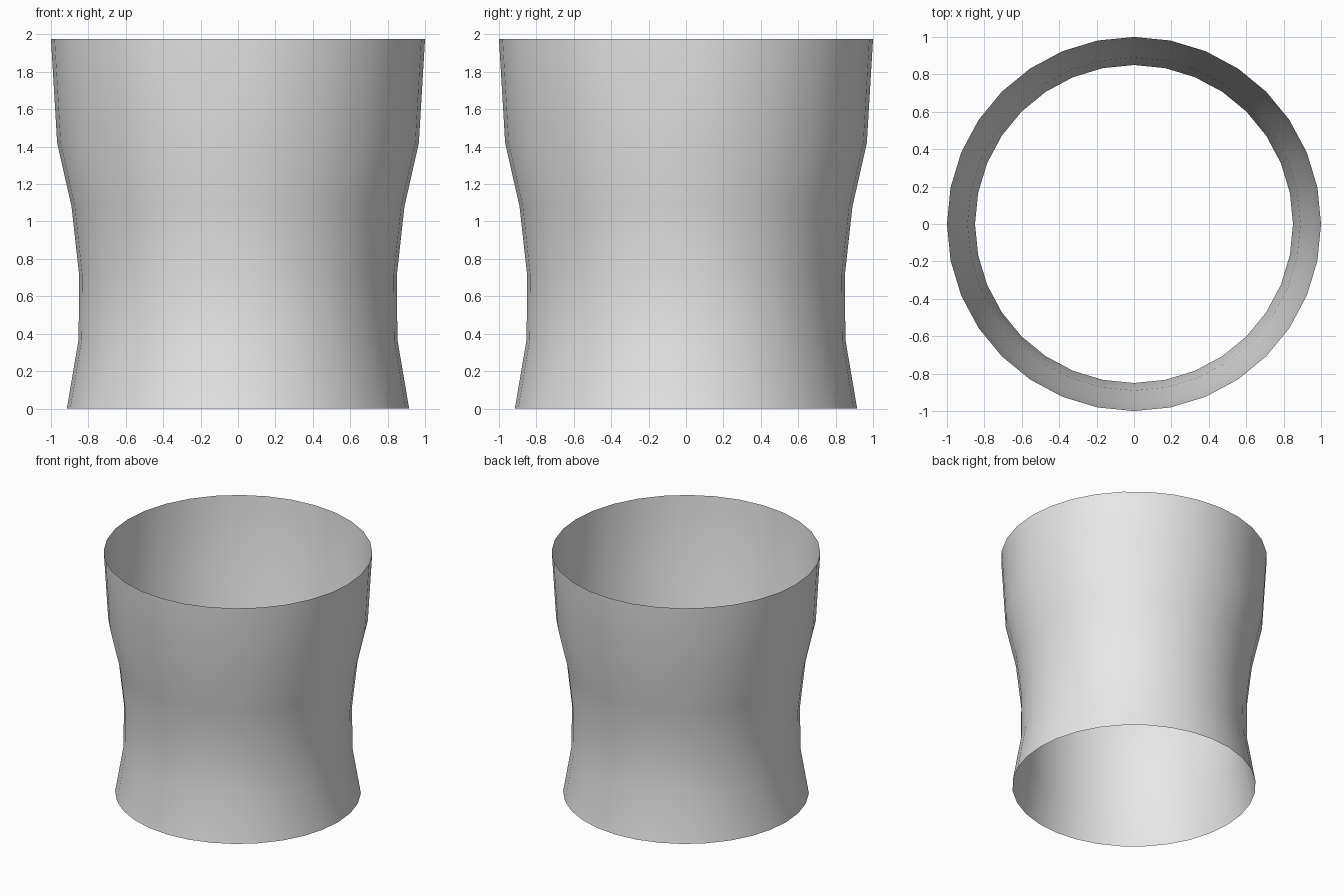
import bpy
import bmesh
from math import cos, sin, tau

cube = bpy.data.objects.get("Cube")
if cube:
    bpy.data.objects.remove(cube, do_unlink=True)

SIDES = 32
# Wall profile from bottom to top: (radius, height)
PROFILE = [(0.915, 0), (0.852, 0.37), (0.85, 0.72),
           (0.89, 1.08), (0.967, 1.42), (1, 1.975)]

# Light grey material
grey = bpy.data.materials.new("light_grey")
grey.use_nodes = True
color = (0.8, 0.8, 0.8, 1)
grey.diffuse_color = color
grey.node_tree.nodes["Principled BSDF"].inputs["Base Color"].default_value = color

# Open waisted sleeve: a single-surface wall with no caps
bm = bmesh.new()
rings = [[bm.verts.new((r * cos(tau * i / SIDES), r * sin(tau * i / SIDES), z))
          for i in range(SIDES)] for r, z in PROFILE]
for low, high in zip(rings, rings[1:]):
    for i in range(SIDES):
        j = (i + 1) % SIDES
        face = bm.faces.new((low[i], low[j], high[j], high[i]))
        face.smooth = True
mesh = bpy.data.meshes.new("sleeve_wall")
bm.to_mesh(mesh)
bm.free()
mesh.materials.append(grey)
sleeve = bpy.data.objects.new("sleeve_wall", mesh)
bpy.context.collection.objects.link(sleeve)
